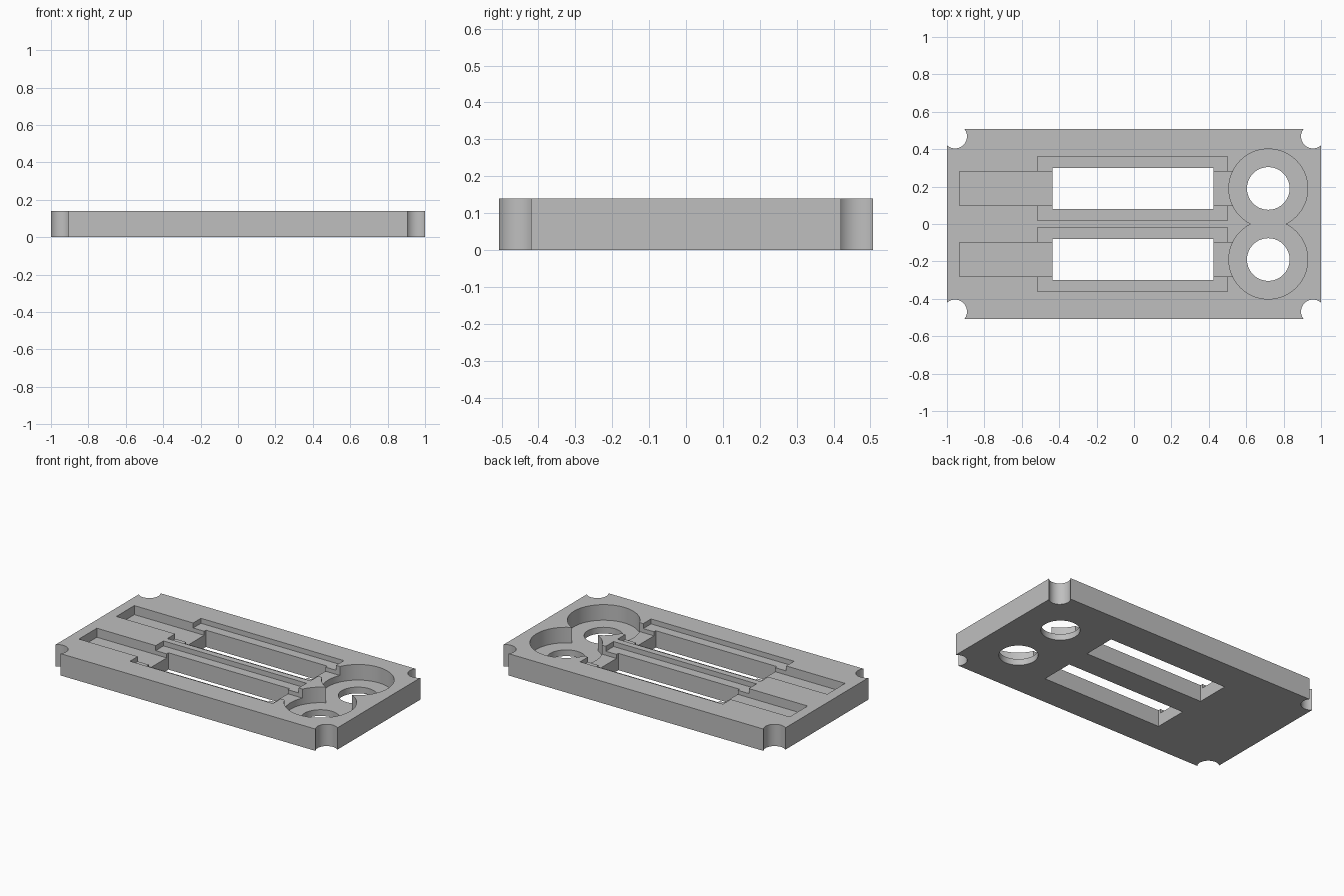
import bpy
import math

cube = bpy.data.objects.get("Cube")
if cube:
    bpy.data.objects.remove(cube, do_unlink=True)

HEIGHT = 0.14

grey = bpy.data.materials.new("plain grey")
grey.use_nodes = True
colour = (0.52, 0.52, 0.52, 1)
grey.diffuse_color = colour
grey.node_tree.nodes["Principled BSDF"].inputs["Base Color"].default_value = colour


def box(name, x0, x1, y0, y1, z0, z1):
    bpy.ops.mesh.primitive_cube_add(
        size=1, location=((x0 + x1) / 2, (y0 + y1) / 2, (z0 + z1) / 2))
    ob = bpy.context.object
    ob.name = name
    ob.scale = (x1 - x0, y1 - y0, z1 - z0)
    bpy.ops.object.transform_apply(location=True, rotation=False, scale=True)
    ob.data.materials.append(grey)
    return ob


def cylinder(name, x, y, radius, z0, z1):
    bpy.ops.mesh.primitive_cylinder_add(
        vertices=72, radius=radius, depth=z1 - z0, location=(x, y, (z0 + z1) / 2))
    ob = bpy.context.object
    ob.name = name
    ob.data.materials.append(grey)
    return ob


def cut(target, cutter):
    mod = target.modifiers.new(cutter.name, "BOOLEAN")
    mod.operation = "DIFFERENCE"
    mod.solver = "EXACT"
    mod.object = cutter
    bpy.context.view_layer.objects.active = target
    bpy.ops.object.modifier_apply(modifier=mod.name)
    bpy.data.objects.remove(cutter, do_unlink=True)


# Base plate
plate = box("base_plate", -1, 1, -0.507, 0.507, 0, HEIGHT)
above, below = HEIGHT + 0.1, -0.1

# Screw notches at the four corners
for sx in (-1, 1):
    for sy in (-1, 1):
        cut(plate, cylinder("corner_notch", sx * 0.957, sy * 0.468, 0.064, below, above))

# Two mirrored rows of pockets
for side in (-1, 1):
    yc = side * 0.19
    # shallow wide recess, deeper lead channel, through slot
    cut(plate, box("wide_recess", -0.515, 0.5, yc - 0.17, yc + 0.17, HEIGHT - 0.032, above))
    cut(plate, box("lead_channel", -0.933, 0.65, yc - 0.091, yc + 0.091, HEIGHT - 0.058, above))
    cut(plate, box("through_slot", -0.437, 0.424, yc - 0.109, yc + 0.109, below, above))
    # round pocket with a through hole in its floor
    cut(plate, cylinder("round_pocket", 0.718, yc, 0.211, HEIGHT - 0.1, above))
    cut(plate, cylinder("round_hole", 0.718, yc, 0.114, below, above))

# Smooth round walls, sharp edges
bpy.ops.object.select_all(action="DESELECT")
plate.select_set(True)
bpy.context.view_layer.objects.active = plate
bpy.ops.object.shade_smooth_by_angle(angle=math.radians(30))
